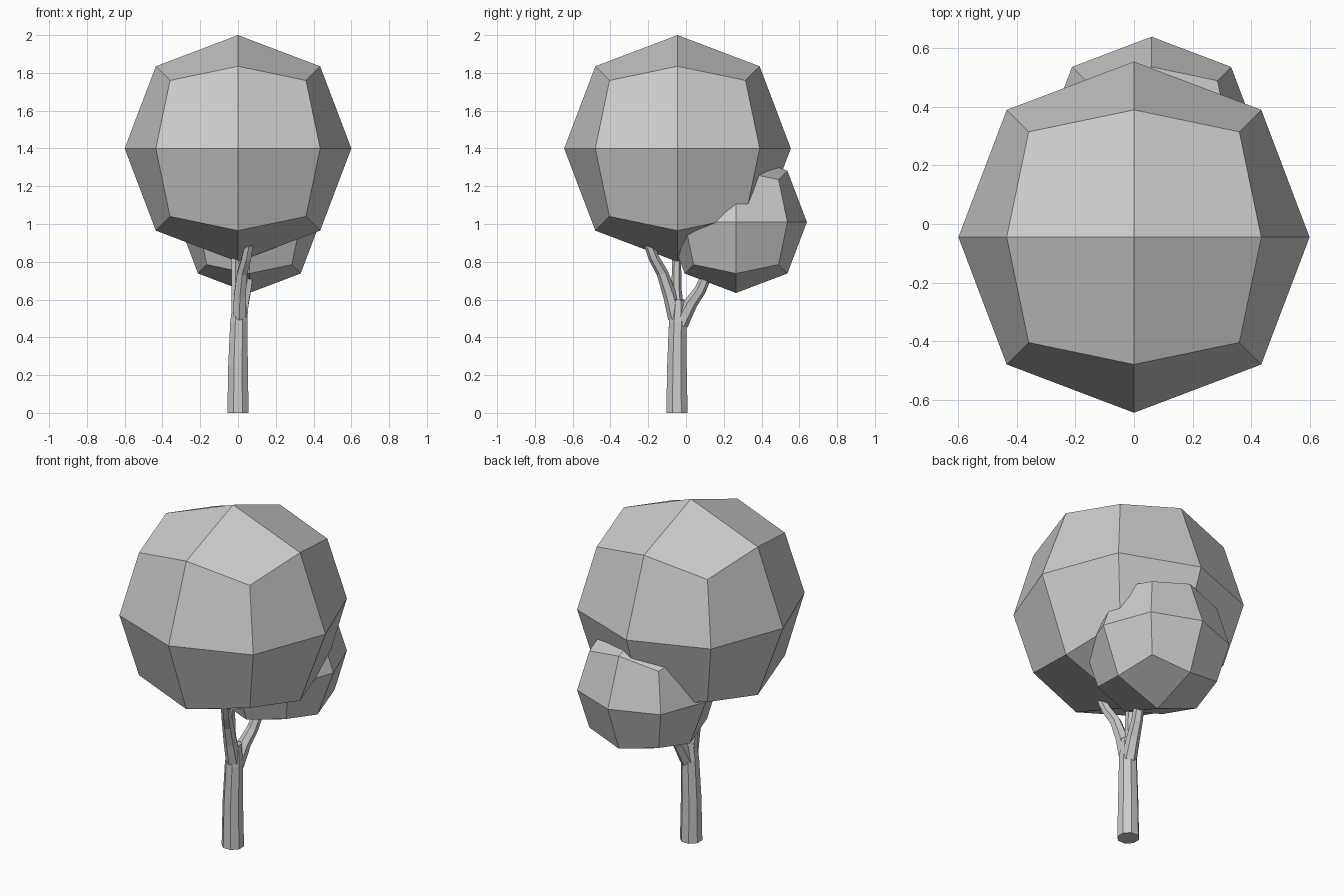
import bpy, bmesh, math
from mathutils import Vector

cube = bpy.data.objects.get("Cube")
if cube:
    bpy.data.objects.remove(cube)

grey = bpy.data.materials.new("plain grey")
grey.use_nodes = True
colour = (0.6, 0.6, 0.6, 1)
grey.diffuse_color = colour
grey.node_tree.nodes["Principled BSDF"].inputs["Base Color"].default_value = colour


def finish(bm, name):
    bmesh.ops.recalc_face_normals(bm, faces=bm.faces)
    mesh = bpy.data.meshes.new(name)
    bm.to_mesh(mesh)
    bm.free()
    mesh.materials.append(grey)
    obj = bpy.data.objects.new(name, mesh)
    bpy.context.collection.objects.link(obj)
    return obj


def crown(name, centre, radius):
    """Cube divided once and rounded into a faceted ball."""
    bm = bmesh.new()
    bmesh.ops.create_cube(bm, size=2)
    bmesh.ops.subdivide_edges(bm, edges=bm.edges[:], cuts=1, use_grid_fill=True)
    scale = {1: 1.0, 2: 0.725, 3: 0.6}  # face centre, edge middle, corner
    for v in bm.verts:
        count = sum(abs(c) > 0.5 for c in v.co)
        v.co = Vector(centre) + v.co * scale[count] * radius
    return finish(bm, name)


def limb(name, path, radii, sides=8):
    """Faceted tapering tube along a path."""
    bm = bmesh.new()
    points = [Vector(p) for p in path]
    rings = []
    for i, (p, r) in enumerate(zip(points, radii)):
        along = points[min(i + 1, len(points) - 1)] - points[max(i - 1, 0)]
        turn = Vector((0, 0, 1)).rotation_difference(along)
        if i == 0 and p.z == 0:
            turn.identity()
        ring = []
        for k in range(sides):
            a = math.tau * (k + 0.5) / sides
            ring.append(bm.verts.new(p + turn @ Vector((r * math.cos(a), r * math.sin(a), 0))))
        rings.append(ring)
    for low, high in zip(rings, rings[1:]):
        for k in range(sides):
            n = (k + 1) % sides
            bm.faces.new((low[k], low[n], high[n], high[k]))
    bm.faces.new(rings[0][::-1])
    bm.faces.new(rings[-1])
    return finish(bm, name)


# Foliage
crown("main_crown", (0, -0.045, 1.4), 0.6)
crown("rear_crown", (0.06, 0.265, 1.01), 0.375)

# Trunk and its three branches
limb("trunk", [(0, -0.048, 0), (0, -0.048, 0.25), (0.005, -0.044, 0.48), (0.008, -0.04, 0.6)],
     [0.061, 0.056, 0.05, 0.036])
limb("front_branch", [(0.008, -0.055, 0.5), (0.01, -0.085, 0.62), (0.022, -0.125, 0.74),
                      (0.045, -0.17, 0.82), (0.06, -0.2, 0.9)],
     [0.04, 0.036, 0.031, 0.028, 0.026], 6)
limb("middle_branch", [(0, -0.045, 0.52), (-0.012, -0.05, 0.65), (-0.016, -0.05, 0.9)],
     [0.038, 0.027, 0.022], 6)
limb("rear_branch", [(0.01, -0.03, 0.47), (0.025, 0.025, 0.58), (0.042, 0.075, 0.65),
                     (0.055, 0.11, 0.73), (0.06, 0.18, 0.88)],
     [0.042, 0.036, 0.031, 0.028, 0.024], 6)
